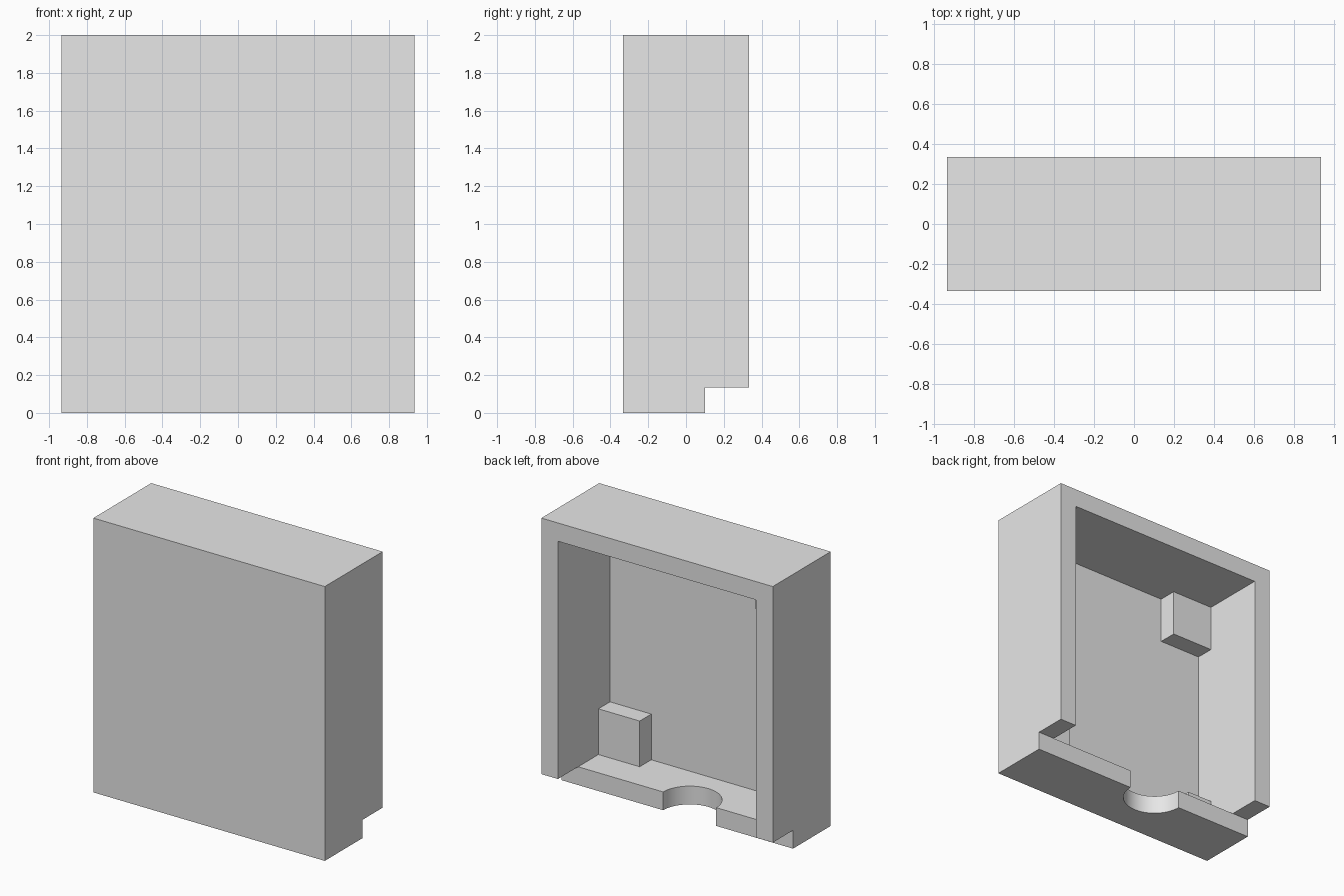
import bpy

if "Cube" in bpy.data.objects:
    bpy.data.objects.remove(bpy.data.objects["Cube"], do_unlink=True)

U = 1 / 15            # base module: walls are two modules thick
W, D, H = 14 * U, 5 * U, 30 * U
WALL, PANEL = 2 * U, U
LEDGE = 0.1           # rear edge of the bottom plate

grey = bpy.data.materials.new("light_grey")
grey.use_nodes = True
grey.diffuse_color = (0.8, 0.8, 0.8, 1)
grey.node_tree.nodes["Principled BSDF"].inputs["Base Color"].default_value = (0.8, 0.8, 0.8, 1)


def box(name, low, high):
    """Axis-aligned box between two corners."""
    mid = [(a + b) / 2 for a, b in zip(low, high)]
    bpy.ops.mesh.primitive_cube_add(size=1, location=mid)
    ob = bpy.context.object
    ob.name = name
    ob.scale = [b - a for a, b in zip(low, high)]
    bpy.ops.object.transform_apply(location=True, rotation=False, scale=True)
    ob.data.materials.append(grey)
    return ob


def combine(target, tool, operation):
    """Apply a boolean and remove the tool object."""
    mod = target.modifiers.new("Boolean", "BOOLEAN")
    mod.operation, mod.solver, mod.object = operation, "EXACT", tool
    bpy.context.view_layer.objects.active = target
    bpy.ops.object.modifier_apply(modifier=mod.name)
    bpy.data.objects.remove(tool, do_unlink=True)


# Outer shell, opened at the back and cut away below the rear edge
shell = box("shell", (-W, -D, 0), (W, D, H))
inner = W - WALL
floor, ceiling, panel = WALL, H - WALL, -D + PANEL
combine(shell, box("cavity", (-inner, panel, floor), (inner, D + U, ceiling)), "DIFFERENCE")
combine(shell, box("rear_step", (-W - U, LEDGE, -U), (W + U, D + U, floor)), "DIFFERENCE")

# Half-round notch in the bottom plate
bpy.ops.mesh.primitive_cylinder_add(vertices=64, radius=0.214, depth=0.3,
                                    location=(-0.1, LEDGE, 0.06))
notch = bpy.context.object
notch.data.materials.append(grey)
combine(shell, notch, "DIFFERENCE")

# Corner blocks inside, bedded slightly into the walls: side, size, at the ceiling
E = 0.02
for name, side, size, high in (("lower_left_block", 1, 5 * U, False),
                               ("upper_right_block", -1, 5 * U, True),
                               ("lower_right_block", -1, 3 * U, False)):
    xs = sorted((side * (inner + E), side * (inner - size)))
    zs = (ceiling - size, ceiling + E) if high else (floor - E, floor + size)
    block = box(name, (xs[0], panel - E, zs[0]), (xs[1], panel + 2 * U, zs[1]))
    combine(shell, block, "UNION")

bpy.ops.object.select_all(action="DESELECT")
shell.select_set(True)
bpy.context.view_layer.objects.active = shell
bpy.ops.object.shade_smooth_by_angle(angle=0.5)
